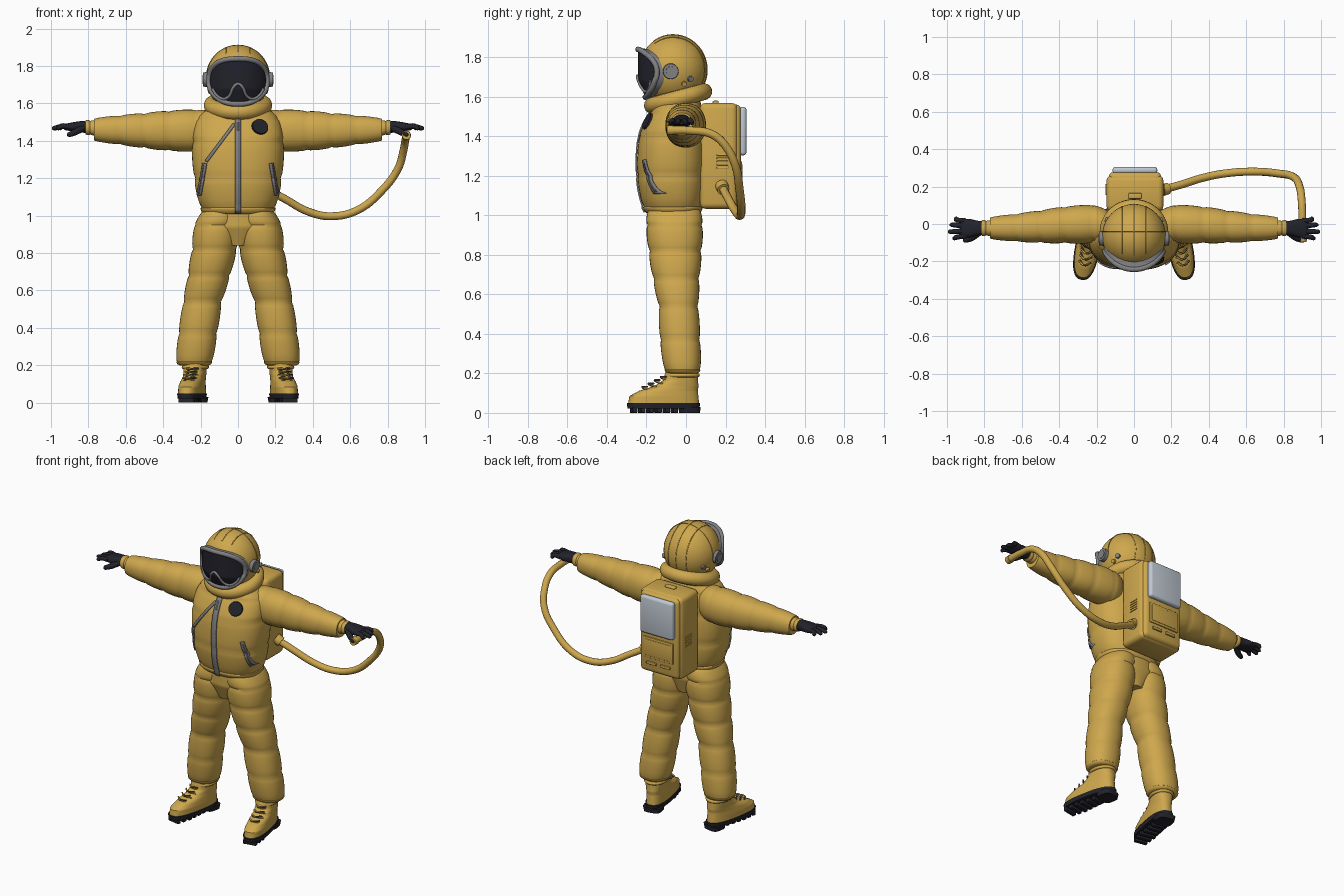
import bpy, bmesh
from math import sin, cos, pi, sqrt, copysign
from mathutils import Vector, Matrix
from mathutils.bvhtree import BVHTree

cube = bpy.data.objects.get("Cube")
if cube:
    bpy.data.objects.remove(cube, do_unlink=True)


def material(name, color):
    mat = bpy.data.materials.new(name)
    mat.use_nodes = True
    mat.diffuse_color = (*color, 1)
    mat.node_tree.nodes["Principled BSDF"].inputs["Base Color"].default_value = (*color, 1)
    return mat


YELLOW = material("suit yellow", (0.62, 0.39, 0.075))
BLACK = material("rubber black", (0.016, 0.016, 0.024))
GRAY = material("trim gray", (0.22, 0.22, 0.23))
DARK = material("zip dark gray", (0.09, 0.085, 0.08))
PALE = material("panel pale blue gray", (0.52, 0.58, 0.64))


def add_mesh(name, mesh, mat):
    mesh.materials.clear()
    mesh.materials.append(mat)
    mesh.shade_smooth()
    mesh.set_sharp_from_angle(angle=0.7)
    obj = bpy.data.objects.new(name, mesh)
    bpy.context.scene.collection.objects.link(obj)
    return obj


def finish(name, bm, mat):
    bmesh.ops.recalc_face_normals(bm, faces=bm.faces[:])
    mesh = bpy.data.meshes.new(name)
    bm.to_mesh(mesh)
    bm.free()
    return add_mesh(name, mesh, mat)


def spow(value, power):
    return copysign(abs(value) ** (2 / power), value)


def bridge(bm, rings):
    """Join consecutive closed vertex rings with quads."""
    for low, high in zip(rings, rings[1:]):
        for i in range(len(low)):
            j = (i + 1) % len(low)
            bm.faces.new((low[i], low[j], high[j], high[i]))


def loft(name, stations, mat, axis="Z", side=1, steps=8, pinch=0.07, power=2.2, count=36):
    """Skin oval sections (x, y, z, radius, radius), pinched at every station."""
    bm = bmesh.new()
    rings = []
    for k, (a, b) in enumerate(zip(stations, stations[1:])):
        last = k == len(stations) - 2
        for step in range(steps + last):
            t = step / steps
            x, y, z, ra, rb = [p + (q - p) * t for p, q in zip(a, b)]
            puff = 1 - pinch * (1 - sqrt(max(0, sin(pi * t))))
            ring = []
            for i in range(count):
                u = spow(cos(2 * pi * i / count), power) * ra * puff
                v = spow(sin(2 * pi * i / count), power) * rb * puff
                co = (x + u, y + v, z) if axis == "Z" else (x, y + u, z + v)
                ring.append(bm.verts.new((co[0] * side, co[1], co[2])))
            rings.append(ring)
    bridge(bm, rings)
    bm.faces.new(rings[0])
    bm.faces.new(rings[-1])
    return finish(name, bm, mat)


def tube(name, points, radius, mat, cyclic=False, radii=None):
    curve = bpy.data.curves.new(name, "CURVE")
    curve.dimensions = "3D"
    curve.bevel_depth, curve.bevel_resolution = radius, 4
    curve.resolution_u, curve.use_fill_caps = 6, True
    spline = curve.splines.new("BEZIER")
    spline.use_cyclic_u = cyclic
    spline.bezier_points.add(len(points) - 1)
    for i, (bp, co) in enumerate(zip(spline.bezier_points, points)):
        bp.co = co
        bp.handle_left_type = bp.handle_right_type = "AUTO"
        bp.radius = radii[i] if radii else 1
    temp = bpy.data.objects.new(name + " path", curve)
    bpy.context.scene.collection.objects.link(temp)
    graph = bpy.context.evaluated_depsgraph_get()
    mesh = bpy.data.meshes.new_from_object(temp.evaluated_get(graph))
    bpy.data.objects.remove(temp, do_unlink=True)
    return add_mesh(name, mesh, mat)


def box(name, center, size, mat, bevel=0.003):
    bm = bmesh.new()
    bmesh.ops.create_cube(bm, size=1, matrix=Matrix.Translation(center) @ Matrix.Diagonal((*size, 1)))
    bmesh.ops.bevel(bm, geom=bm.edges[:], offset=bevel, segments=3, profile=0.5, affect="EDGES")
    return finish(name, bm, mat)


def disc(name, center, direction, radius, depth, mat):
    bm = bmesh.new()
    turn = Vector(direction).to_track_quat("Z", "Y").to_matrix().to_4x4()
    bmesh.ops.create_cone(bm, cap_ends=True, segments=28, radius1=radius, radius2=radius * 0.93,
                          depth=depth, matrix=Matrix.Translation(center) @ turn)
    return finish(name, bm, mat)


# Padded jacket and pelvis
jacket = loft("jacket", [(0, -.065, 1.01, .19, .14), (0, -.067, 1.045, .205, .155), (0, -.073, 1.2, .24, .178),
                         (0, -.07, 1.4, .25, .172), (0, -.05, 1.52, .225, .135), (0, -.04, 1.59, .14, .11)],
              YELLOW, power=2.4, pinch=0.05, count=56)
loft("pelvis", [(0, -.06, 1.03, .18, .135), (0, -.06, .94, .18, .135), (0, -.055, .84, .07, .1)],
     YELLOW, pinch=0)

# Zips and patch laid on the jacket front
depsgraph = bpy.context.evaluated_depsgraph_get()
surface = BVHTree.FromObject(jacket, depsgraph)


def on_jacket(x, z):
    hit, normal, _, _ = surface.ray_cast(Vector((x, -1, z)), Vector((0, 1, 0)))
    return hit, normal


def ribbon(name, start, end, width, mat, count=28):
    start, end = Vector(start), Vector(end)
    across = (end - start).normalized().orthogonal() * width / 2
    bm = bmesh.new()
    rows = []
    for i in range(count + 1):
        mid = start.lerp(end, i / count)
        row = []
        for offset in (-across, across):
            hit, normal = on_jacket(*(mid + offset))
            row.append(bm.verts.new(hit + Vector((0, -0.005, 0))))
        rows.append(row)
    for a, b in zip(rows, rows[1:]):
        bm.faces.new((a[0], a[1], b[1], b[0]))
    obj = finish(name, bm, mat)
    solid = obj.modifiers.new("thickness", "SOLIDIFY")
    solid.thickness, solid.offset = 0.008, 0
    return obj


ribbon("front_zip", (0, 1.015), (0, 1.52), 0.034, GRAY)
ribbon("diagonal_zip", (-.02, 1.49), (-.17, 1.29), 0.015, GRAY)
ribbon("zip_pull", (0, 1.45), (0, 1.5), 0.014, DARK)
for side in (1, -1):
    ribbon("pocket_flap", (side * .178, 1.28), (side * .208, 1.11), 0.022, GRAY)
    ribbon("pocket_zip", (side * .182, 1.27), (side * .206, 1.12), 0.008, DARK)
spot, facing = on_jacket(.118, 1.475)
disc("chest_patch", spot, facing, 0.046, 0.016, BLACK)

# Sleeves, gloves, trousers and boots, one pass per side
for side in (1, -1):
    tag = "left_" if side == 1 else "right_"
    loft(tag + "sleeve", [(.14, -.01, 1.46, .085, .1), (.22, 0, 1.455, .105, .115), (.37, -.005, 1.454, .1, .109),
                          (.5, -.014, 1.455, .088, .095), (.63, -.02, 1.458, .075, .08),
                          (.77, -.022, 1.46, .06, .062)], YELLOW, axis="X", side=side)
    loft(tag + "cuff", [(.74, -.022, 1.468, .042, .042), (.79, -.022, 1.47, .042, .04),
                        (.815, -.022, 1.472, .044, .04)], YELLOW, axis="X", side=side, pinch=0.1)
    loft(tag + "palm", [(.8, -.022, 1.473, .036, .034), (.84, -.022, 1.476, .04, .03), (.88, -.022, 1.475, .05, .025),
                        (.92, -.024, 1.474, .05, .018), (.93, -.024, 1.473, .044, .012)],
         BLACK, axis="X", side=side, pinch=0, steps=4, power=2.5)
    for name, y, tip in (("index", -.064, .97), ("middle", -.037, .995), ("ring", -.009, .985), ("little", .017, .96)):
        spread = (y + .023) * 0.3
        tube(tag + name + "_finger", [(side * .9, y, 1.476), (side * .95, y + spread * .6, 1.476),
                                      (side * (tip - .008), y + spread, 1.467), (side * tip, y + spread, 1.466)],
             0.0135, BLACK, radii=[1, 1, .85, .4])
    tube(tag + "thumb", [(side * .83, -.045, 1.468), (side * .87, -.075, 1.447), (side * .905, -.087, 1.432),
                         (side * .913, -.088, 1.429)], 0.016, BLACK, radii=[1.2, 1.1, .85, .4])
    loft(tag + "trouser_leg", [(.09, -.06, 1.03, .1, .135), (.115, -.058, .95, .122, .146), (.126, -.055, .82, .123, .137),
                               (.155, -.05, .68, .115, .12), (.19, -.038, .54, .105, .102),
                               (.215, -.03, .37, .106, .104), (.234, -.018, .22, .1, .095),
                               (.234, -.018, .2, .085, .08)], YELLOW, side=side)

    # Boot parts are made pointing forward, then turned outward
    boot = [loft(tag + "boot", [(0, -.115, .045, .063, .182), (0, -.114, .085, .062, .177), (0, -.09, .112, .059, .15),
                                (0, -.05, .135, .057, .113), (0, -.028, .165, .058, .088),
                                (0, -.02, .23, .06, .078)], YELLOW, pinch=0, power=2.5),
            loft(tag + "sole", [(0, -.116, .022, .064, .184), (0, -.116, .05, .067, .188)], BLACK, pinch=0, power=2.6),
            loft(tag + "heel", [(0, .018, 0, .054, .05), (0, .018, .03, .06, .053)], BLACK, pinch=0, power=3.5),
            tube(tag + "boot_collar", [(.062 * cos(a * pi / 6), -.02 + .08 * sin(a * pi / 6), .19) for a in range(12)],
                 0.01, YELLOW, cyclic=True)]
    for row in range(6):
        y = -.27 + row * .042
        width = .1 - abs(row - 2) * .008
        boot.append(box(tag + "tread", (0, y, .014), (width, .024, .028), BLACK))
    for row in range(5):
        z, y = .118 + row * .017, -.225 + row * .032
        for cross in (1, -1):
            boot.append(tube(tag + "lace", [(-.034 * cross, y + .035, z - .004), (0, y, z + .012),
                                            (.034 * cross, y + .02, z + .014)], 0.0045, DARK if cross == 1 else YELLOW))
    for part in boot:
        part.location.x = side * .224
        part.rotation_euler.z = side * 0.19

# Collar roll, tilted up toward the back
collar = []
for i in range(16):
    y = .13 * sin(pi * i / 8)
    collar.append((.14 * cos(pi * i / 8), -.04 + y, 1.59 + y * .27))
tube("collar", collar, 0.043, YELLOW, cyclic=True)

# Helmet shell with raised seams
HEAD = Vector((0, -.065, 1.735))
SHELL = Vector((.17, .172, .178))
bm = bmesh.new()
bmesh.ops.create_uvsphere(bm, u_segments=48, v_segments=28, radius=1,
                          matrix=Matrix.Translation(HEAD) @ Matrix.Diagonal((*SHELL, 1)))
finish("helmet", bm, YELLOW)
for offset in (-.38, 0, .38):
    arc = []
    for i in range(13):
        a = pi * (.3 + i * .07)
        r = sqrt(1 - offset ** 2)
        arc.append(HEAD + SHELL * Vector((offset, -r * cos(a), r * sin(a))))
    tube("helmet_seam", arc, 0.0025, YELLOW)
tube("helmet_cross_seam", [HEAD + SHELL * Vector((cos(pi * i / 12), .15, sin(pi * i / 12) * .989))
                           for i in range(13)], 0.0025, YELLOW)


# Visor glass, rim and lower bead
def visor_y(x, z):
    return -.075 - .168 * sqrt(max(0, 1 - (x / .172) ** 2)) + max(0, 1.68 - z) * .45


def visor_ring(r, push=0.0):
    ring = []
    for i in range(56):
        a = 2 * pi * i / 56
        x, z = .162 * r * spow(cos(a), 2.6), .126 * r * spow(sin(a), 2.6)
        x *= 1 - .22 * (min(z, 0) / .126) ** 2
        ring.append((x * (1 - push), visor_y(x, 1.718 + z) + push, 1.718 + z * (1 - push)))
    return ring


def visor_part(name, outlines, mat, closed):
    bm = bmesh.new()
    rings = [[bm.verts.new(co) for co in outline] for outline in outlines]
    bridge(bm, rings)
    if closed:
        bm.faces.new(rings[0])
    return finish(name, bm, mat)


visor_part("visor_glass", [visor_ring(r / 12) for r in range(1, 13)], BLACK, True)
visor_part("visor_surround", [visor_ring(1), visor_ring(1.02, .03), visor_ring(1.02, .08)], GRAY, False)
tube("visor_rim", visor_ring(.96), 0.014, GRAY, cyclic=True)
half = [(.137, 1.68), (.115, 1.645), (.08, 1.625), (.05, 1.637), (.022, 1.69)]
bead = [(-x, z) for x, z in half] + [(0, 1.705)] + half[::-1]
tube("visor_bead", [(x, visor_y(x, z) - .002, z) for x, z in bead], 0.008, GRAY)
for side in (1, -1):
    disc("ear_cap", (side * .168, -.077, 1.728), (side, 0, 0), 0.041, 0.036, GRAY)
    disc("ear_button", (side * .183, -.077, 1.728), (side, 0, 0), 0.026, 0.012, GRAY)
    disc("rear_stud", (side * .144, .022, 1.69), (side, .5, -.2), 0.015, 0.018, GRAY)
    disc("lower_stud", (side * .15, -.01, 1.665), (side, .2, -.3), 0.013, 0.018, YELLOW)

# Backpack with pale panel, hatch and vents
box("backpack", (.005, .165, 1.3), (.305, .19, .535), YELLOW, 0.028)
box("backpack_lid", (.005, .24, 1.3), (.28, .075, .52), YELLOW, 0.025)
box("backpack_panel", (.005, .287, 1.425), (.24, .038, .245), PALE, 0.016)
box("hatch", (.005, .278, 1.205), (.215, .012, .135), YELLOW)
box("hatch_inset", (.005, .283, 1.205), (.185, .008, .105), YELLOW)
box("carry_handle", (.005, .15, 1.57), (.07, .03, .018), YELLOW, 0.006)
for side in (1, -1):
    box("latch", (.005 + side * .05, .279, 1.105), (.07, .014, .018), YELLOW)
    for row in range(5):
        box("side_vent", (.005 + side * .153, .185, 1.24 + row * .016), (.008, .06, .007), YELLOW, 0.002)

# Hose from the pack to the left hand
hose = [(.14, .18, 1.15), (.25, .21, 1.09), (.38, .25, 1.02), (.5, .272, .997), (.64, .28, 1.03), (.77, .27, 1.135),
        (.855, .25, 1.25), (.885, .2, 1.35), (.896, .13, 1.41), (.9, .02, 1.428), (.9, -.085, 1.43)]
tube("hose", hose, 0.021, YELLOW)
disc("hose_socket", (.165, .185, 1.14), (.8, .2, -.5), 0.033, 0.04, YELLOW)
disc("hose_nozzle", (.9, -.08, 1.43), (0, -1, 0), 0.025, 0.03, YELLOW)
